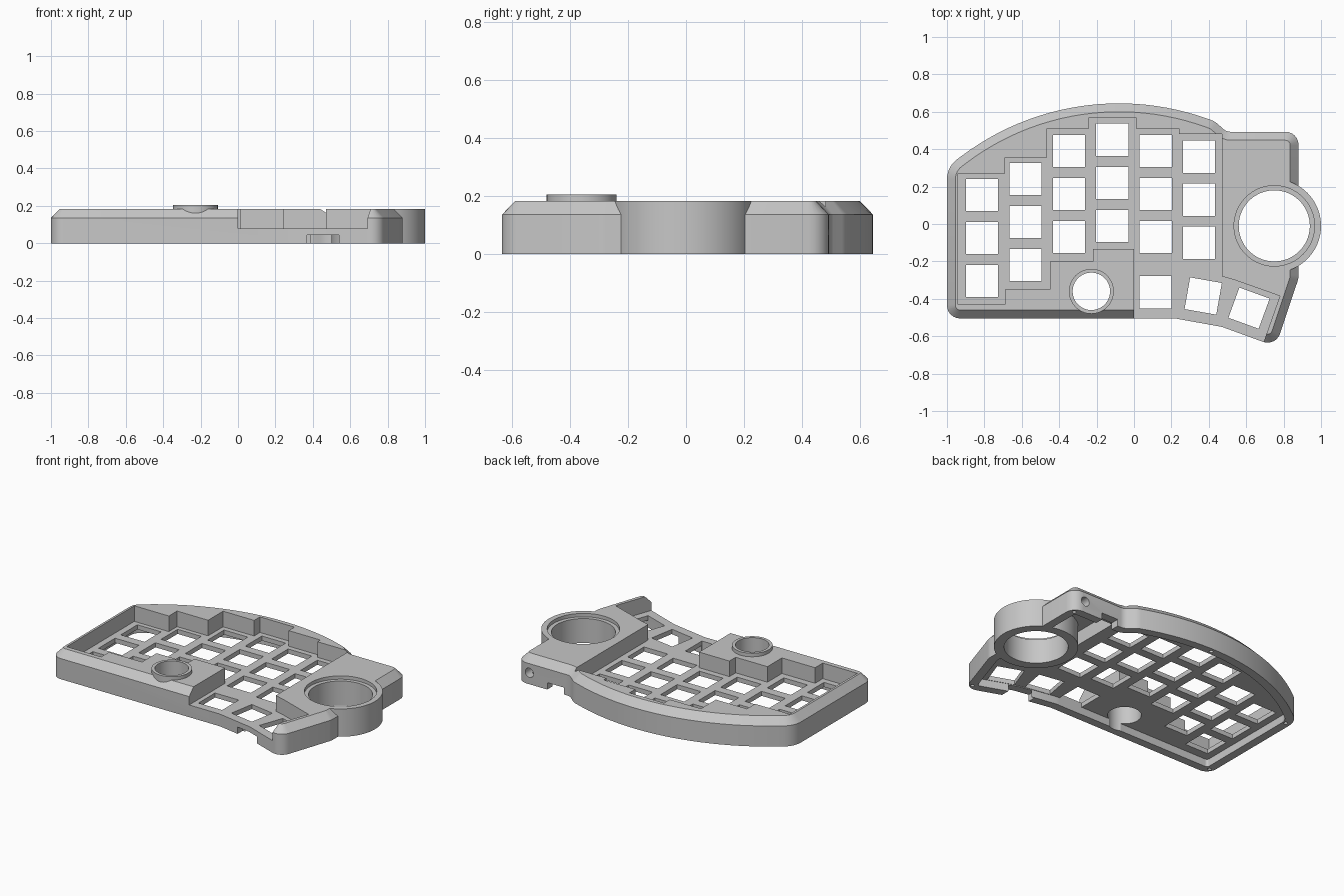
import bpy, bmesh, math
from mathutils import Vector, Matrix

cube = bpy.data.objects.get("Cube")
if cube:
    bpy.data.objects.remove(cube, do_unlink=True)

grey = bpy.data.materials.new("plain grey")
grey.use_nodes = True
COLOUR = (0.57, 0.57, 0.57, 1)
grey.diffuse_color = COLOUR
grey.node_tree.nodes["Principled BSDF"].inputs["Base Color"].default_value = COLOUR


def loft(name, *rings):
    """Solid through (outline, height) rings with equal point counts."""
    bm = bmesh.new()
    first = rings[0][0]
    n = len(first)
    area = sum(first[i - 1][0] * first[i][1] - first[i][0] * first[i - 1][1] for i in range(n))
    order = 1 if area > 0 else -1
    loops = [[bm.verts.new((p[0], p[1], z)) for p in pts[::order]] for pts, z in rings]
    bm.faces.new(loops[0][::-1])
    bm.faces.new(loops[-1])
    for low, high in zip(loops, loops[1:]):
        for i in range(n):
            j = (i + 1) % n
            bm.faces.new((low[i], low[j], high[j], high[i]))
    bm.normal_update()
    mesh = bpy.data.meshes.new(name)
    bm.to_mesh(mesh)
    bm.free()
    mesh.materials.append(grey)
    obj = bpy.data.objects.new(name, mesh)
    bpy.context.collection.objects.link(obj)
    return obj


def prism(name, pts, low, high):
    return loft(name, (pts, low), (pts, high))


def circle(x, y, r, n=64):
    return [(x + r * math.cos(math.tau * i / n), y + r * math.sin(math.tau * i / n)) for i in range(n)]


def rect(x0, x1, y0, y1):
    return [(x0, y0), (x1, y0), (x1, y1), (x0, y1)]


def rounded(corners, steps=6):
    """Round each (x, y, radius) corner; zero radius keeps the point."""
    out = []
    for i, (x, y, r) in enumerate(corners):
        p = Vector((x, y))
        if r == 0:
            out.append(p)
            continue
        a = (Vector(corners[i - 1][:2]) - p).normalized()
        b = (Vector(corners[(i + 1) % len(corners)][:2]) - p).normalized()
        half = a.angle(b) / 2
        reach = r / math.tan(half)
        centre = p + (a + b).normalized() * (r / math.sin(half))
        start, end = p + a * reach - centre, p + b * reach - centre
        sweep = math.pi - 2 * half
        for k in range(steps + 1):
            t = k / steps
            out.append(centre + (start * math.sin((1 - t) * sweep) + end * math.sin(t * sweep)) / math.sin(sweep))
    return out


def inset(pts, d):
    """Move a clockwise outline inwards by d."""
    out = []
    for i, p in enumerate(pts):
        u = (p - pts[i - 1]).normalized()
        v = (pts[(i + 1) % len(pts)] - p).normalized()
        n1, n2 = Vector((u.y, -u.x)), Vector((v.y, -v.x))
        out.append(p + (n1 + n2) * (d / (1 + n1.dot(n2))))
    return out


def combine(target, tool, operation="DIFFERENCE"):
    """Apply a boolean, moving to the next solver if the body is lost."""
    for solver in ("EXACT", "MANIFOLD", "FLOAT"):
        backup = target.data.copy()
        mod = target.modifiers.new("join", "BOOLEAN")
        mod.operation = operation
        mod.solver = solver
        mod.object = tool
        bpy.context.view_layer.objects.active = target
        bpy.ops.object.modifier_apply(modifier=mod.name)
        xs = [v.co.x for v in target.data.vertices]
        if xs and max(xs) - min(xs) > 1.8:
            break
        target.modifiers.clear()
        target.data = backup
    bpy.data.objects.remove(tool, do_unlink=True)


# Outer outline, clockwise, with the long curved back edge
back_arc = []
for k in range(25):
    t = math.radians(127 - 57 * k / 24)
    back_arc.append((-0.08 + 1.4 * math.cos(t), -0.755 + 1.4 * math.sin(t), 0))
outline = rounded(
    [(-1, -0.505, 0.07), (-1, 0.305, 0.13)] + back_arc +
    [(0.43, 0.55, 0.1), (0.495, 0.493, 0.06), (0.88, 0.493, 0.07),
     (0.88, -0.29, 0.1), (0.758, -0.655, 0.07), (0.47, -0.55, 0), (0.22, -0.505, 0)])

# Chamfered case body, hollow below
case = loft("keyboard_case", (outline, 0), (outline, 0.135), (inset(outline, 0.045), 0.182))
combine(case, prism("underside", inset(outline, 0.055), -0.1, 0.05))
bay = [(0.52, 0.42), (0.81, 0.42), (0.81, -0.28), (0.77, -0.32), (0.57, -0.25), (0.52, -0.23)]
combine(case, prism("ball_bay", bay, -0.1, 0.14))

# Stepped key well, open at the front right
well = [(-0.94, 0.27), (-0.69, 0.27), (-0.69, 0.355), (-0.465, 0.355), (-0.465, 0.51),
        (-0.24, 0.51), (-0.24, 0.57), (0.01, 0.57), (0.01, 0.51), (0.24, 0.51), (0.24, 0.48),
        (0.47, 0.48), (0.47, -0.28), (0.54, -0.3), (0.78, -0.385), (0.69, -0.64), (0.66, -0.73),
        (0, -0.73), (0, -0.135), (-0.22, -0.135), (-0.22, -0.2), (-0.45, -0.2), (-0.45, -0.35),
        (-0.69, -0.35), (-0.69, -0.43), (-0.94, -0.43)]
combine(case, prism("key_well", well, 0.08, 0.3))

# Ball housing and small dial collar
combine(case, prism("ball_housing", circle(0.75, -0.01, 0.25, 96), 0, 0.182), "UNION")
combine(case, prism("ball_hole", circle(0.75, -0.01, 0.19, 96), -0.1, 0.3))
combine(case, prism("ball_seat", circle(0.75, -0.01, 0.215, 96), 0.16, 0.3))
combine(case, prism("dial_collar", circle(-0.228, -0.36, 0.12), 0.06, 0.205), "UNION")
combine(case, prism("dial_hole", circle(-0.228, -0.36, 0.1), -0.1, 0.3))

# Key openings: six columns, then the thumb keys
keys = []
for col, top in enumerate((0.155, 0.24, 0.39, 0.45, 0.39, 0.36)):
    keys += [(-0.812 + 0.232 * col, top - 0.23 * row, 0) for row in range(3)]
keys += [(0.115, -0.365, 0), (0.37, -0.385, -10), (0.615, -0.45, -20)]
for x, y, turn in keys:
    spin = Matrix.Rotation(math.radians(turn), 2)
    square = [Vector((x, y)) + spin @ Vector(c) for c in rect(-0.086, 0.086, -0.086, 0.086)]
    combine(case, prism("key_opening", square, -0.1, 0.3))

# Cable notches in the front and back walls
combine(case, prism("front_notch", rect(0.37, 0.54, -0.66, -0.48), -0.1, 0.045))
combine(case, prism("back_notch", rect(0.54, 0.66, 0.415, 0.6), -0.1, 0.045))

# Round port in the back wall
port = prism("port", circle(0, 0, 0.03, 24), -0.1, 0.1)
port.data.transform(Matrix.Translation((0.79, 0.5, 0.075)) @ Matrix.Rotation(math.pi / 2, 4, "X"))
combine(case, port)

# Screw holes in the bottom rim
for x, y in ((0.845, 0.455), (0.745, -0.605), (-0.97, -0.46), (-0.965, 0.25), (-0.08, 0.617)):
    combine(case, prism("screw_hole", circle(x, y, 0.012, 16), -0.1, 0.06))

bpy.ops.object.select_all(action="DESELECT")
case.select_set(True)
bpy.context.view_layer.objects.active = case
bpy.ops.object.shade_smooth_by_angle(angle=math.radians(25))
